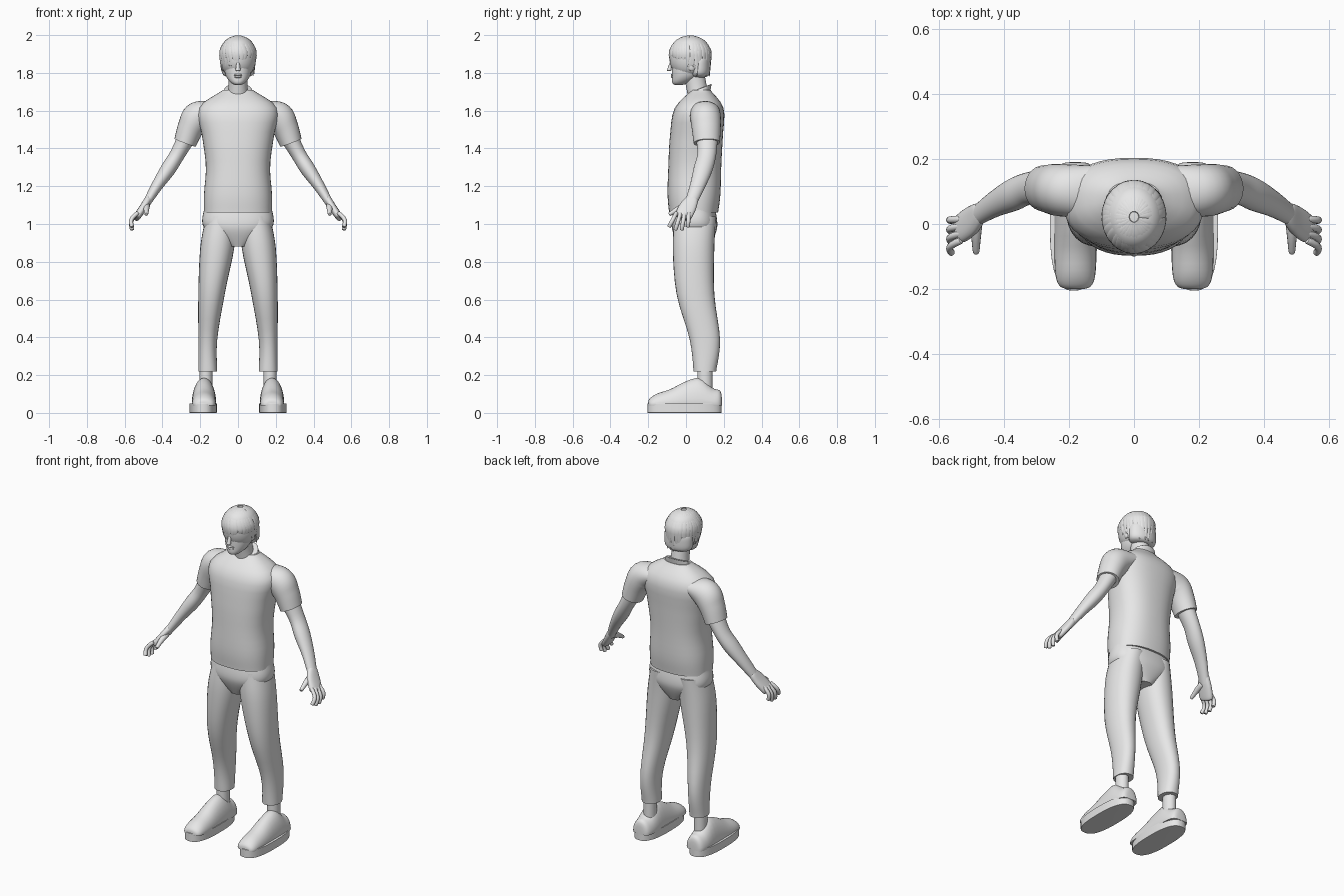
import bpy, bmesh, math, random
from mathutils import Vector

random.seed(4)
if "Cube" in bpy.data.objects:
    bpy.data.objects.remove(bpy.data.objects["Cube"], do_unlink=True)

GREY = (0.8, 0.8, 0.8, 1)
clay = bpy.data.materials.new("light_grey")
clay.use_nodes = True
clay.diffuse_color = GREY
clay.node_tree.nodes["Principled BSDF"].inputs["Base Color"].default_value = GREY

X, Y, Z = Vector((1, 0, 0)), Vector((0, 1, 0)), Vector((0, 0, 1))
parts = []


def curve(values, t):
    """Smooth curve through evenly spaced values; a single number is constant."""
    if not isinstance(values, (tuple, list)):
        return values
    last = len(values) - 1
    i = min(int(t * last), last - 1)
    f = t * last - i
    a, b, c, d = (values[max(0, min(last, i + k))] for k in (-1, 0, 1, 2))
    return b + f / 2 * (c - a + f * (2 * a - 5 * b + 4 * c - d + f * (3 * (b - c) + d - a)))


def signed_power(value, power):
    return math.copysign(abs(value) ** (2 / power), value)


def loft(name, x, y, z, depth, width, axis=None, ref=Y, power=2, rounding=None,
         sides=28, steps=24, floor=0):
    """Skin along a path; depth is the radius along ref, width the radius across it.
    Rounding closes both ends with a superellipse profile."""
    samples = [(1 - math.cos(math.pi * k / steps)) / 2 for k in range(steps + 1)]
    points = [Vector((curve(x, t), curve(y, t), curve(z, t))) for t in samples]
    bm = bmesh.new()
    loops = []
    for i, t in enumerate(samples):
        along = axis or (points[min(i + 1, steps)] - points[max(i - 1, 0)]).normalized()
        u = (ref - along * ref.dot(along)).normalized()
        v = along.cross(u)
        scale = 1
        if rounding:
            scale = max(1 - abs(2 * t - 1) ** rounding, 0.001) ** (1 / rounding)
        u = u * curve(depth, t) * scale
        v = v * curve(width, t) * scale
        loop = []
        for k in range(sides):
            angle = math.tau * k / sides
            p = points[i] + u * signed_power(math.cos(angle), power) \
                + v * signed_power(math.sin(angle), power)
            p.z = max(p.z, floor)
            loop.append(bm.verts.new(p))
        loops.append(loop)
    for lower, upper in zip(loops, loops[1:]):
        for k in range(sides):
            n = (k + 1) % sides
            bm.faces.new((lower[k], lower[n], upper[n], upper[k]))
    bm.faces.new(loops[0][::-1])
    bm.faces.new(loops[-1])
    bmesh.ops.recalc_face_normals(bm, faces=bm.faces)
    mesh = bpy.data.meshes.new(name)
    bm.to_mesh(mesh)
    bm.free()
    mesh.materials.append(clay)
    ob = bpy.data.objects.new(name, mesh)
    bpy.context.collection.objects.link(ob)
    parts.append(ob)


def blob(name, centre, size):
    """Ellipsoid given by centre and half sizes."""
    x, y, z = centre
    width, depth, height = size
    loft(name, x, y, (z - height, z + height), depth, width, axis=Z, rounding=2)


def pair(name, x, build=loft, **shape):
    """Left and right copies of one loft."""
    for side, sign in (("left", 1), ("right", -1)):
        xs = [sign * value for value in x] if isinstance(x, tuple) else sign * x
        build(f"{side}_{name}", xs, **shape)


def pair_blob(name, centre, size):
    for side, sign in (("left", 1), ("right", -1)):
        blob(f"{side}_{name}", (sign * centre[0], *centre[1:]), size)


# Shirt, collar and sleeves
loft("shirt", x=0, y=(.04, .05, .08), z=(1.06, 1.71),
     depth=(.13, .14, .14, .14, .13, .05), width=(.18, .18, .17, .19, .21, .08),
     axis=Z, power=2.4, sides=44)
loft("shirt_collar", x=0, y=(.06, .08), z=(1.66, 1.72), depth=(.07, .06), width=(.09, .07),
     axis=Vector((0, -.4, 1)).normalized(), rounding=16)
pair("sleeve", x=(.13, .21, .25, .28), y=(.1, .11), z=(1.6, 1.57, 1.51, 1.43),
     depth=(.08, .08, .07), width=(.05, .08, .07, .06))

# Trousers
loft("trouser_hips", x=0, y=.045, z=(.88, .98, 1.08), depth=(.08, .12, .11),
     width=(.05, .18, .18), axis=Z, power=2.4, sides=40)
pair("trouser_leg", x=(.16, .16, .14, .11, .09), y=(.1, .1, .05, .04, .05), z=(.22, 1.04),
     depth=(.06, .08, .1, .11, .11), width=(.05, .05, .07, .09, .08), axis=Z, power=2.2)

# Ankles and shoes
pair("ankle", x=.17, y=.1, z=(.08, .25), depth=.04, width=.035, axis=Z)
pair("shoe_sole", x=.185, y=-.008, z=(0, .05), depth=.197, width=.073,
     axis=Z, power=2.6, sides=40, rounding=30)
pair("shoe_upper", x=.18, y=(-.2, .19), z=.045, depth=.065,
     width=(.04, .06, .08, .12, .14, .09, .1), axis=Y, ref=X, rounding=4, floor=.04)

# Arms and hands
pair("arm", x=(.26, .32, .37, .43, .49), y=(.11, .11, .09, .06, .02),
     z=(1.48, 1.37, 1.29, 1.2, 1.1), depth=(.06, .05, .05, .04, .03),
     width=(.05, .04, .04, .03, .02))
pair("palm", x=(.47, .5, .54), y=(.04, .01, -.02), z=(1.14, 1.09, 1.03),
     depth=(.03, .045, .045), width=.02, power=2.4, rounding=6)
for n, finger in enumerate(("index", "middle", "ring", "little")):
    spread = n / 3
    root = -.05 + .065 * spread
    tip = -.09 + .1 * spread
    reach = .03 * math.sin(math.pi * (n + .5) / 4)
    pair(finger + "_finger", x=(.53, .565, .56), y=(root, tip), z=(1.06, .995 - reach),
         depth=.011, width=.011, rounding=8, sides=12, steps=12)
pair("thumb", x=.485, y=(.01, -.04, -.09), z=(1.1, 1.08, 1.05), depth=(.02, .01),
     width=(.02, .01), ref=X, rounding=8, sides=12, steps=12)

# Neck and head
loft("neck", x=0, y=(.07, .04), z=(1.65, 1.81), depth=.055, width=(.06, .05, .05), axis=Z)
loft("head", x=0, y=(-.04, 0, .015, .02, .02), z=(1.735, 1.985),
     depth=(.06, .08, .09, .1, .1), width=(.05, .07, .075, .08, .08),
     axis=Z, power=2.1, rounding=2.5, sides=36)

# Face
loft("nose", x=0, y=(-.075, -.09), z=(1.87, 1.81), depth=(.006, .012), width=(.006, .014),
     axis=Z, rounding=6, sides=16)
blob("upper_lip", (0, -.07, 1.789), (.022, .01, .006))
blob("lower_lip", (0, -.07, 1.779), (.02, .01, .006))
pair_blob("eye", (.03, -.065, 1.85), (.015, .01, .007))
pair_blob("ear", (.077, .03, 1.84), (.012, .02, .03))

# Hair mass over the skull and nape
HAIR = Vector((0, .022, 1.885))
SIZE = Vector((.096, .11, .108))
blob("hair_cap", HAIR, SIZE)
loft("hair_back", x=0, y=.07, z=(1.775, 1.9), depth=.058, width=.088, axis=Z, rounding=3)

# Hair locks sweep from the crown; the fringe hangs lower on one side
LOCKS = 30
for i in range(LOCKS):
    heading = math.tau * i / LOCKS + random.uniform(-.06, .06)
    out = Vector((math.sin(heading), -math.cos(heading), 0))
    front = -out.y
    if front > .3:
        end = 1.85 + .012 * out.x
    else:
        end = 1.825 if front > -.3 else 1.79
    end += random.uniform(-.012, .012)
    swirl = .2 if front > 0 else 0
    path = []
    for step in range(5):
        fall = math.radians(8 + 19 * step)
        turn = heading - swirl * (1 - step / 4)
        ray = Vector((math.sin(fall) * math.sin(turn), -math.sin(fall) * math.cos(turn), math.cos(fall)))
        path.append(HAIR + ray * SIZE)
    path.append(HAIR + out * SIZE * .92)
    path[-1].z = end
    xs, ys, zs = zip(*path)
    loft(f"hair_lock_{i + 1}", xs, ys, zs, depth=(.008, .016, .02, .02, .018, .002),
         width=(.006, .006, .006, .002), ref=Z.cross(out), sides=10, steps=14)

# Smooth shading with crisp rims
bpy.ops.object.select_all(action='DESELECT')
for ob in parts:
    ob.select_set(True)
bpy.context.view_layer.objects.active = parts[0]
bpy.ops.object.shade_smooth_by_angle(angle=math.radians(40))
